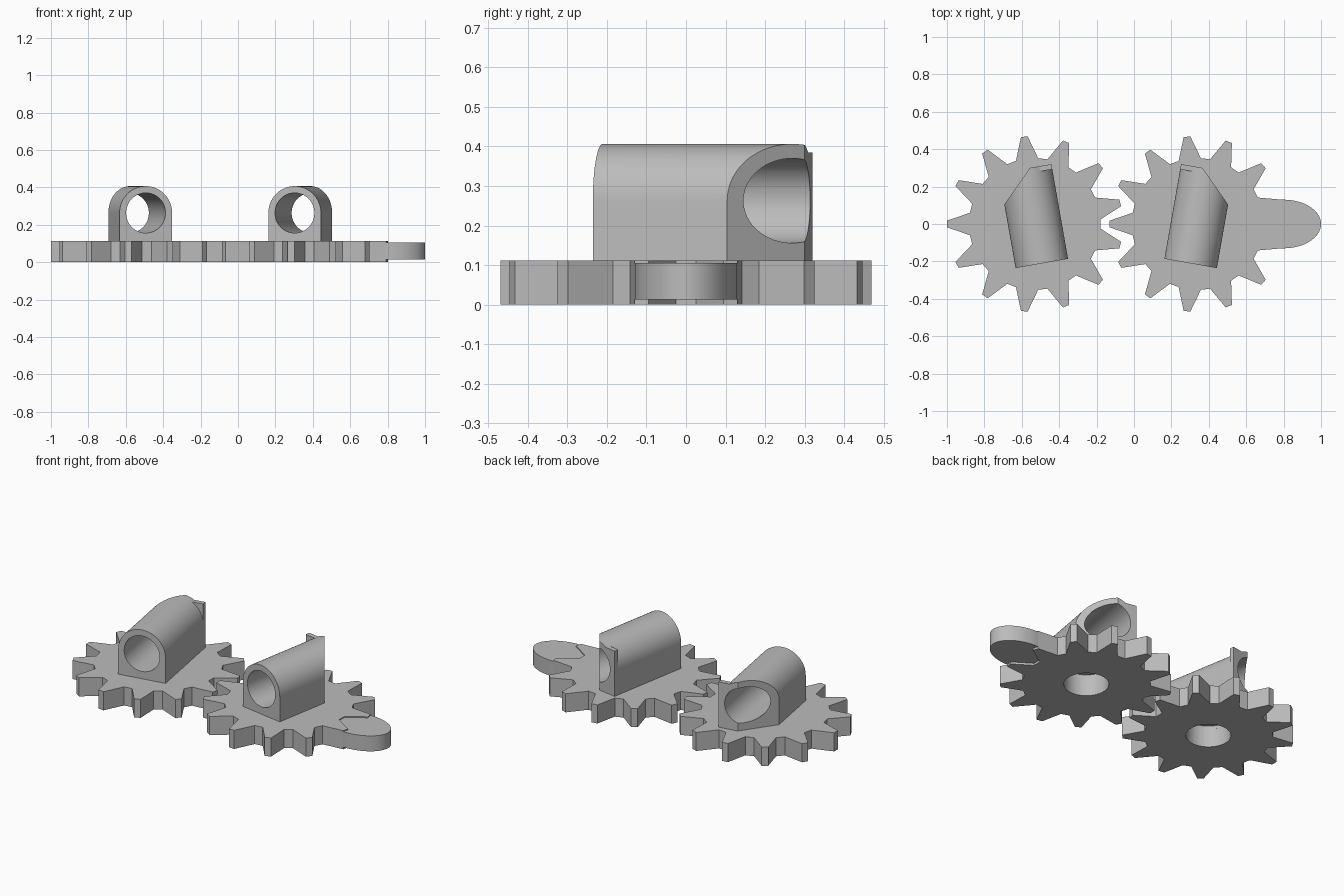
import bpy, bmesh, math
from mathutils import Matrix, Vector

if "Cube" in bpy.data.objects:
    bpy.data.objects.remove(bpy.data.objects["Cube"], do_unlink=True)

grey = bpy.data.materials.new("plain_grey")
grey.use_nodes = True
grey.diffuse_color = (0.5, 0.5, 0.5, 1)
grey.node_tree.nodes["Principled BSDF"].inputs["Base Color"].default_value = (0.5, 0.5, 0.5, 1)

THICK = 0.112        # gear thickness
TEETH = 13
BORE_Z = 0.264       # height of the tube axis
HALF = 0.1425        # half width of the housing
FRONT, BACK = -0.214, 0.30


def prism(name, points, low, high, matrix=Matrix(), cut=None):
    """Extrude a 2D outline along local z, optionally slice it, then place it."""
    bm = bmesh.new()
    face = bm.faces.new([bm.verts.new((x, y, low)) for x, y in points])
    ext = bmesh.ops.extrude_face_region(bm, geom=[face])
    moved = [g for g in ext["geom"] if isinstance(g, bmesh.types.BMVert)]
    bmesh.ops.translate(bm, verts=moved, vec=(0, 0, high - low))
    bmesh.ops.transform(bm, matrix=matrix, verts=bm.verts)
    if cut:
        bmesh.ops.bisect_plane(bm, geom=bm.verts[:] + bm.edges[:] + bm.faces[:],
                               plane_co=cut[0], plane_no=cut[1], clear_outer=True)
        rim = [e for e in bm.edges if e.is_boundary]
        bmesh.ops.contextual_create(bm, geom=rim)
    bmesh.ops.recalc_face_normals(bm, faces=bm.faces)
    mesh = bpy.data.meshes.new(name)
    bm.to_mesh(mesh)
    bm.free()
    mesh.materials.append(grey)
    ob = bpy.data.objects.new(name, mesh)
    bpy.context.collection.objects.link(ob)
    return ob


def combine(ob, other, operation):
    """Boolean that is baked in, so the helper can be removed."""
    mod = ob.modifiers.new("bool", "BOOLEAN")
    mod.operation, mod.object, mod.solver = operation, other, "EXACT"
    deps = bpy.context.evaluated_depsgraph_get()
    deps.update()
    baked = bpy.data.meshes.new_from_object(ob.evaluated_get(deps))
    ob.modifiers.clear()
    ob.data = baked
    bpy.data.objects.remove(other, do_unlink=True)


def smooth(ob):
    bpy.ops.object.select_all(action="DESELECT")
    ob.select_set(True)
    bpy.context.view_layer.objects.active = ob
    bpy.ops.object.shade_smooth_by_angle(angle=math.radians(30))


def ellipse(rx, ry, n=64, cx=0, cy=0):
    return [(cx + rx * math.cos(2 * math.pi * i / n),
             cy + ry * math.sin(2 * math.pi * i / n)) for i in range(n)]


def gear_outline():
    pts = []
    for i in range(TEETH):
        a = math.pi + 2 * math.pi * i / TEETH
        c, s = math.cos(a), math.sin(a)
        for r, w in ((0.347, -0.06), (0.47, -0.018), (0.47, 0.018), (0.347, 0.06)):
            pts.append((r * c - w * s, r * s + w * c))
    return pts


# Local axes for profiles: across, height, then depth towards the back
UPRIGHT = Matrix(((1, 0, 0, 0), (0, 0, 1, 0), (0, 1, 0, 0), (0, 0, 0, 1)))


def build_side(side, centre_x, s):
    # Toothed wheel with its axle hole
    gear = prism(side + "_gear", gear_outline(), 0, THICK)
    combine(gear, prism("hole_cutter", ellipse(0.123, 0.123), -0.1, 0.2), "DIFFERENCE")

    # Arched housing with a 45 degree corner taken off the back
    arch = [(-HALF, THICK)]
    arch += [(-HALF * math.cos(math.pi * i / 40), BORE_Z + HALF * math.sin(math.pi * i / 40))
             for i in range(41)]
    arch += [(HALF, THICK)]
    arch = [(s * u, z) for u, z in arch]
    corner = (Vector((-s * HALF, 0.131, 0)), Vector((-s, 1, 0)))
    housing = prism(side + "_housing", arch, FRONT, BACK, UPRIGHT, corner)

    # Square lug on the back end of the housing
    lug = [(s * u, z) for u, z in ((0.0265, THICK), (HALF, THICK), (HALF, 0.385), (0.0265, 0.385))]
    combine(housing, prism("lug", lug, 0.272, BACK, UPRIGHT), "UNION")

    # Tube bore and the blind end of the axle hole
    bore = ellipse(0.107, 0.107, 64, 0, BORE_Z - 0.001)
    combine(housing, prism("bore_cutter", bore, -0.5, 0.5, UPRIGHT), "DIFFERENCE")
    combine(housing, prism("hole_cutter", ellipse(0.123, 0.123), -0.1, 0.13), "DIFFERENCE")

    housing.rotation_euler.z = s * math.radians(10)
    for ob in (gear, housing):
        ob.location.x = centre_x
        smooth(ob)


build_side("right", -0.53, 1)
build_side("left", 0.34, -1)

# Rounded finger tab on the outer edge of one gear
tab = prism("finger_tab", ellipse(0.2, 0.13, 64, 0.8), 0.013, 0.106)
smooth(tab)
